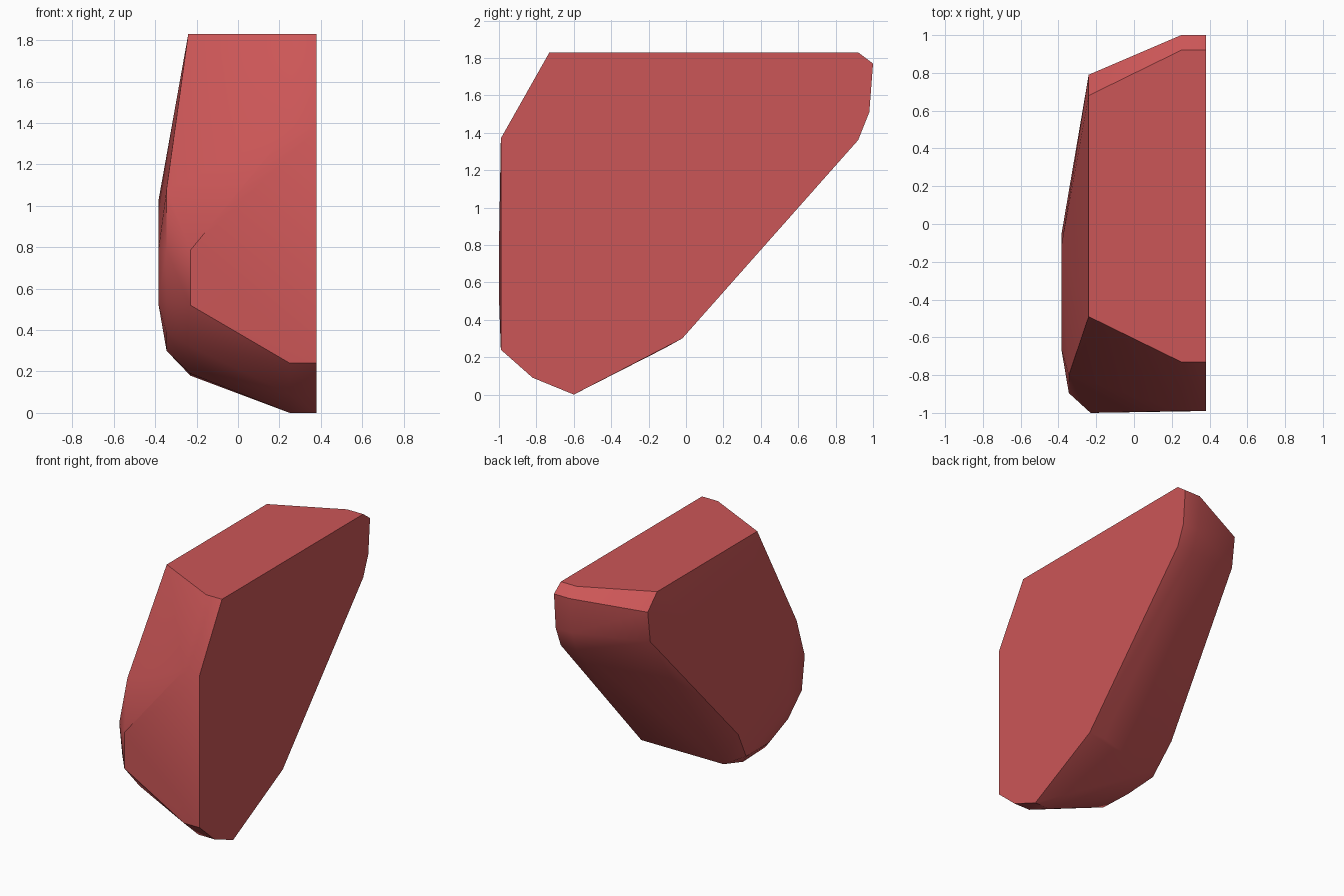
import bpy, bmesh, math

cube = bpy.data.objects.get("Cube")
if cube:
    bpy.data.objects.remove(cube, do_unlink=True)

# Single red material
red = bpy.data.materials.new("soft red")
red.use_nodes = True
colour = (0.60, 0.093, 0.095, 1)
red.diffuse_color = colour
red.node_tree.nodes["Principled BSDF"].inputs["Base Color"].default_value = colour

# Side profile (y, z) of the flat cut face and the parallel edge beside it
full = [(-0.73, 1.83), (0.92, 1.83), (1.0, 1.77), (0.98, 1.51), (0.92, 1.36),
        (-0.02, 0.30), (-0.60, 0.0), (-0.82, 0.09), (-0.99, 0.24), (-0.99, 1.37)]

# Cross-sections by x, shrinking toward the rounded outer side
sections = {
    0.38: full,
    0.25: full,
    -0.23: [(-1.0, 0.785), (-1.0, 0.52), (-0.82, 0.32), (-0.60, 0.19),
            (-0.34, 0.18), (-0.11, 0.25)],
    -0.24: [(-0.49, 1.83), (0.68, 1.83), (0.79, 1.72), (0.76, 1.49)],
    -0.345: [(-0.80, 1.08), (-0.895, 0.785), (-0.86, 0.54), (-0.70, 0.39),
             (-0.48, 0.30), (-0.21, 0.30)],
    -0.385: [(-0.12, 1.02), (-0.06, 0.53), (-0.64, 0.53), (-0.66, 0.78)],
}

# Wrap the sections in a convex faceted shell
bm = bmesh.new()
for x, profile in sections.items():
    for y, z in profile:
        bm.verts.new((x, y, z))
hull = bmesh.ops.convex_hull(bm, input=bm.verts[:])
loose = {g for g in hull["geom_interior"] + hull["geom_unused"]
         if isinstance(g, bmesh.types.BMVert)}
bmesh.ops.delete(bm, geom=list(loose), context='VERTS')
bmesh.ops.dissolve_limit(bm, angle_limit=math.radians(1),
                         verts=bm.verts[:], edges=bm.edges[:])
bmesh.ops.recalc_face_normals(bm, faces=bm.faces[:])

mesh = bpy.data.meshes.new("faceted_rock")
bm.to_mesh(mesh)
bm.free()
mesh.materials.append(red)
rock = bpy.data.objects.new("faceted_rock", mesh)
bpy.context.collection.objects.link(rock)

# Soft shading on the rounded side, crisp edges around the flat cuts
bpy.ops.object.select_all(action='DESELECT')
rock.select_set(True)
bpy.context.view_layer.objects.active = rock
bpy.ops.object.shade_smooth_by_angle(angle=math.radians(30))
